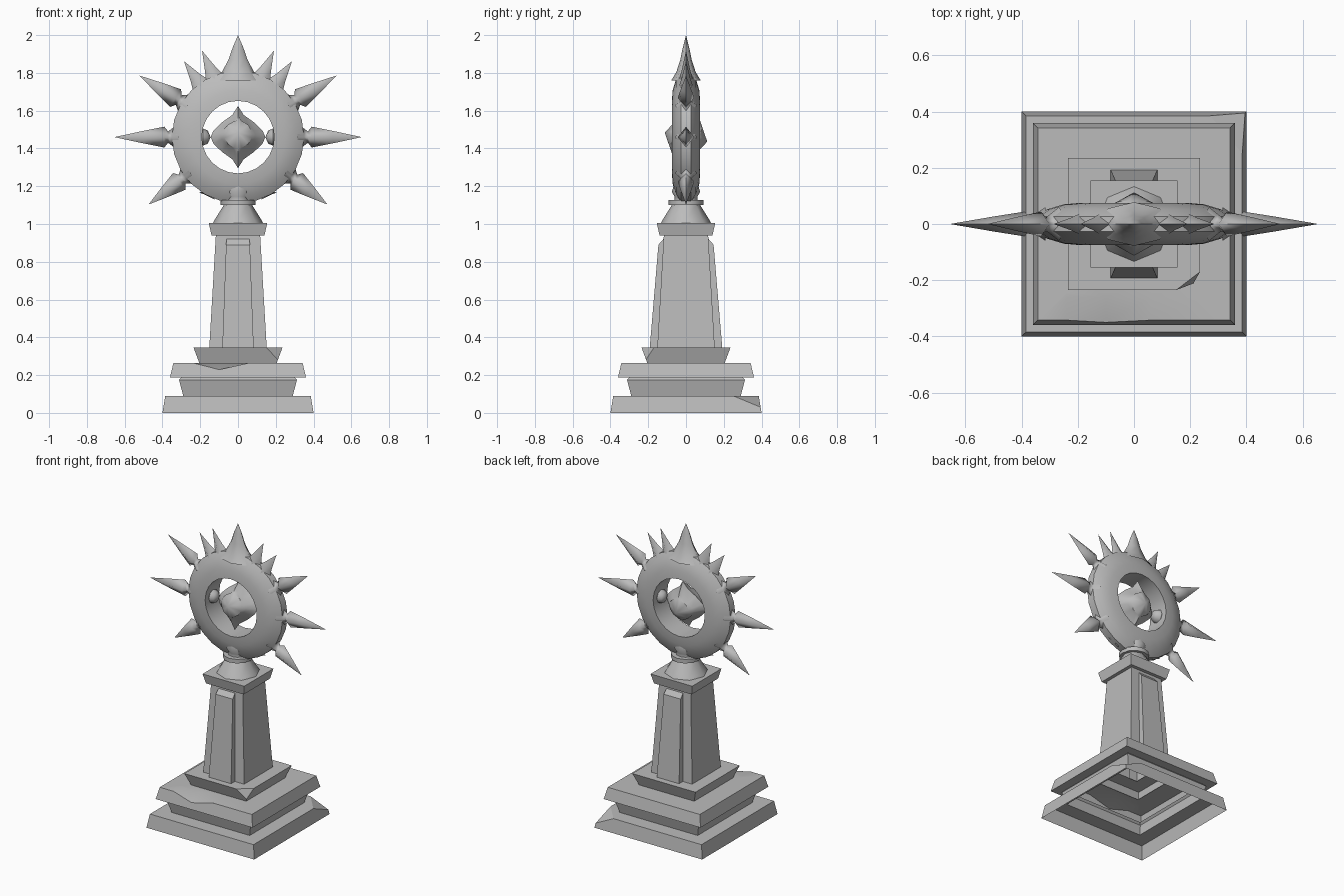
import bpy, bmesh, math
from mathutils import Matrix, Vector

cube = bpy.data.objects.get("Cube")
if cube:
    bpy.data.objects.remove(cube, do_unlink=True)

stone = bpy.data.materials.new("grey_stone")
stone.use_nodes = True
stone.diffuse_color = (0.5, 0.5, 0.5, 1)
stone.node_tree.nodes["Principled BSDF"].inputs["Base Color"].default_value = (0.5, 0.5, 0.5, 1)

HUB = Vector((0, 0, 1.46))


def finish(name, bm, angle=40):
    """Make the object, smooth below the given edge angle."""
    bmesh.ops.remove_doubles(bm, verts=bm.verts, dist=0.0005)
    bmesh.ops.recalc_face_normals(bm, faces=bm.faces)
    for f in bm.faces:
        f.smooth = True
    for e in bm.edges:
        e.smooth = e.calc_face_angle(0) < math.radians(angle)
    mesh = bpy.data.meshes.new(name)
    bm.to_mesh(mesh)
    bm.free()
    mesh.materials.append(stone)
    obj = bpy.data.objects.new(name, mesh)
    bpy.context.collection.objects.link(obj)
    return obj


def loft(rings, closed=False):
    """Skin a list of equal-length point rings."""
    bm = bmesh.new()
    rows = [[bm.verts.new(p) for p in ring] for ring in rings]
    pairs = list(zip(rows, rows[1:])) + ([(rows[-1], rows[0])] if closed else [])
    for a, b in pairs:
        for i in range(len(a)):
            j = (i + 1) % len(a)
            bm.faces.new((a[i], a[j], b[j], b[i]))
    return bm


def square_tier(profile):
    """Square loft from (half width, height) pairs."""
    return loft([[(x * h, y * h, z) for x, y in ((-1, -1), (1, -1), (1, 1), (-1, 1))]
                 for h, z in profile])


def lathe(profile, sides, matrix=None, closed=False, flat=1.0):
    """Revolve (radius, height) pairs around local z."""
    turns = [math.tau * i / sides for i in range(sides)]
    bm = loft([[(r * math.cos(t), r * math.sin(t) * flat, h) for t in turns]
               for r, h in profile], closed)
    if matrix:
        bm.transform(matrix)
    return bm


def cut(bm, point, normal, clear=False):
    geom = bm.verts[:] + bm.edges[:] + bm.faces[:]
    return bmesh.ops.bisect_plane(bm, geom=geom, plane_co=point, plane_no=normal,
                                  clear_outer=clear)["geom_cut"]


def chip(bm, a, b, c):
    """Break off the corner beyond the plane through three points."""
    a, b, c = Vector(a), Vector(b), Vector(c)
    n = (b - a).cross(c - a).normalized()
    if n.z < 0:
        n.negate()
    edges = [g for g in cut(bm, a, n, True) if isinstance(g, bmesh.types.BMEdge)]
    bmesh.ops.contextual_create(bm, geom=edges)


# Stepped base, open underneath
plinth = square_tier([(0.4, 0), (0.385, 0.09), (0.29, 0.09)])
chip(plinth, (0.27, 0.385, 0.09), (0.385, 0.25, 0.09), (0.395, 0.395, 0.03))
finish("plinth", plinth, 20)
finish("recessed_step", square_tier([(0.29, 0.09), (0.312, 0.175), (0.3, 0.188)]), 20)

slab = square_tier([(0.3, 0.188), (0.36, 0.188), (0.342, 0.265), (0.2, 0.265)])
for x in (-0.24, -0.1, 0.06):
    cut(slab, (x, 0, 0), (1, 0, 0))
cut(slab, (0, -0.26, 0), (0, 1, 0))
for v in slab.verts:
    # worn dip in the front edge
    if abs(v.co.x + 0.1) < 0.01 and v.co.y < -0.33 and v.co.z > 0.25:
        v.co += Vector((0, -0.008, -0.036))
finish("worn_slab", slab, 20)

foot = square_tier([(0.2, 0.265), (0.205, 0.265), (0.235, 0.345), (0.14, 0.345)])
chip(foot, (0.15, -0.235, 0.345), (0.235, -0.17, 0.345), (0.212, -0.212, 0.28))
finish("pillar_foot", foot, 20)

# Tapered pillar with raised front and back panels
finish("pillar", square_tier([(0.152, 0.345), (0.117, 0.945)]), 20)
for side, name in ((-1, "front_panel"), (1, "back_panel")):
    rows = []
    for hx, inner, outer, z in ((0.083, 0.14, 0.192, 0.345), (0.063, 0.11, 0.146, 0.89),
                                (0.061, 0.11, 0.12, 0.92)):
        rows.append([(-hx, side * outer, z), (hx, side * outer, z),
                     (hx, side * inner, z), (-hx, side * inner, z)])
    finish(name, loft(rows), 20)

# Capital and round neck
finish("capital", square_tier([(0.11, 0.94), (0.14, 0.94), (0.155, 1.005), (0, 1.005)]), 20)
finish("neck_cone", lathe([(0.136, 1.0), (0.125, 1.02), (0.075, 1.1)], 8), 50)
finish("neck_collar", lathe([(0.06, 1.1), (0.092, 1.1), (0.092, 1.127), (0.06, 1.127)], 12), 50)
finish("ring_stem", lathe([(0.062, 1.125), (0.06, 1.145), (0.075, 1.17), (0.06, 1.22)], 12), 50)

# Lens-shaped ring around the hub
half = [(0.192, 0.075), (0.25, 0.07), (0.31, 0.052), (0.35, 0.026)]
face_front = Matrix.Translation(HUB) @ Matrix.Rotation(math.pi / 2, 4, "X")
section = half + [(r, -h) for r, h in reversed(half)]
finish("sun_ring", lathe(section, 24, face_front, closed=True), 50)


def aim(angle, base=HUB):
    return Matrix.Translation(base) @ Matrix.Rotation(math.pi / 2 - math.radians(angle), 4, "Y")


# Spikes, thorns and pivots on both sides
for side, label in ((1, "left"), (-1, "right")):
    for name, angle, tip in (("upper", 32, 0.615), ("middle", 0, 0.655), ("lower", -37, 0.593)):
        a = angle if side > 0 else 180 - angle
        shape = [(0.075, 0.315), (0.045, 0.35), (0.03, 0.37), (0.055, 0.39),
                 (0.033, 0.39 + (tip - 0.39) * 0.42), (0, tip)]
        finish(f"{label}_{name}_spike", lathe(shape, 4, aim(a), flat=0.8), 95)
    for name, x, z, tx, tz in (("outer", 0.19, 1.725, 0.286, 1.862),
                               ("inner", 0.12, 1.76, 0.19, 1.917),
                               ("bottom", 0.155, 1.19, 0.125, 1.13)):
        start, end = Vector((side * x, 0, z)), Vector((side * tx, 0, tz))
        d = end - start
        shape = [(0.055, 0), (0.032, d.length * 0.35), (0, d.length)]
        a = math.degrees(math.atan2(d.z, d.x))
        finish(f"{label}_{name}_thorn", lathe(shape, 4, aim(a, start), flat=0.7), 95)
    shape = [(0.03, 0.2), (0.045, 0.185), (0.035, 0.16), (0, 0.145)]
    finish(f"{label}_pivot", lathe(shape, 8, aim(0 if side > 0 else 180)), 60)

crown = [(0.13, 0.3), (0.085, 0.345), (0.05, 0.41), (0.028, 0.475), (0, 0.54)]
finish("crown_spike", lathe(crown, 8, aim(90), flat=0.6), 60)

# Pointed gem with a boss on each face, tilted slightly
quarter = [(0.145, 0), (0.13, 0.035), (0.085, 0.08), (0.03, 0.12), (0, 0.168)]
upper = quarter + [(-x, z) for x, z in reversed(quarter[:-1])]
outline = upper + [(x, -z) for x, z in reversed(upper[1:-1])]
layers = []
for y, blend, scale in ((-0.115, 1, 0), (-0.07, 1, 0.075), (-0.05, 0.7, 0.085), (0, 0, 1),
                        (0.05, 0.7, 0.085), (0.07, 1, 0.075), (0.115, 1, 0)):
    ring = []
    for x, z in outline:
        flat = Vector((x, 0, z))
        p = flat.normalized() * scale if blend == 1 else flat * (0.65 if blend else 1)
        ring.append(p + Vector((0, y, 0)))
    layers.append(ring)
gem = loft(layers)
gem.transform(Matrix.Translation(HUB) @ Matrix.Rotation(math.radians(-12), 4, "X"))
finish("hub_gem", gem, 35)
